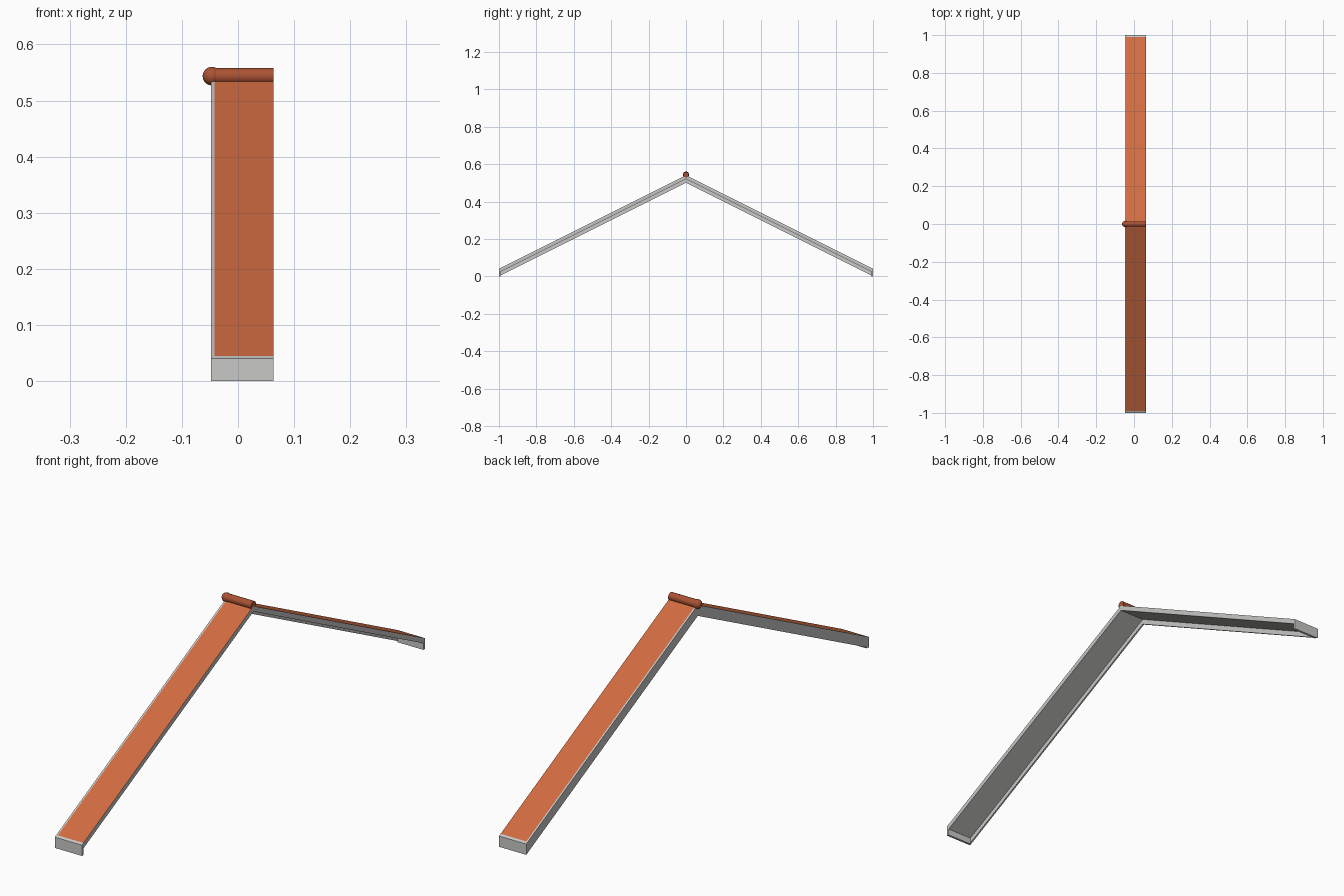
import bpy, bmesh, math

if "Cube" in bpy.data.objects:
    bpy.data.objects.remove(bpy.data.objects["Cube"])

def material(name, rgb):
    m = bpy.data.materials.new(name)
    m.diffuse_color = (*rgb, 1)
    m.use_nodes = True
    m.node_tree.nodes["Principled BSDF"].inputs["Base Color"].default_value = m.diffuse_color
    return m

TILE = material("terracotta", (0.64, 0.15, 0.053))
RIDGE = material("dark terracotta", (0.40, 0.085, 0.033))
GREY = material("light grey", (0.58, 0.58, 0.57))

X0, X1 = -0.048, 0.063      # verge side and open side
XV = X0 + 0.006             # inner face of the verge board
YE = 0.991                  # inner face of the eave boards
APEX, SLOPE = 0.54, 0.5

def top(y):
    return APEX - SLOPE * abs(y)

def finish(name, bm, mats):
    bmesh.ops.recalc_face_normals(bm, faces=bm.faces)
    me = bpy.data.meshes.new(name)
    bm.to_mesh(me)
    bm.free()
    for m in mats:
        me.materials.append(m)
    ob = bpy.data.objects.new(name, me)
    bpy.context.collection.objects.link(ob)
    return ob

def prism(name, profile, x0, x1, mats):
    """Extrude a (y, z) profile along x; upward faces take the second material."""
    bm = bmesh.new()
    face = bm.faces.new([bm.verts.new((x0, y, z)) for y, z in profile])
    ext = bmesh.ops.extrude_face_region(bm, geom=[face])
    verts = [g for g in ext["geom"] if isinstance(g, bmesh.types.BMVert)]
    bmesh.ops.translate(bm, verts=verts, vec=(x1 - x0, 0, 0))
    bmesh.ops.recalc_face_normals(bm, faces=bm.faces)
    bm.normal_update()
    for f in bm.faces:
        if len(mats) > 1 and f.normal.z > 0.5:
            f.material_index = 1
    return finish(name, bm, mats)

def chevron(ye, depth):
    return [(-ye, top(ye)), (0, APEX), (ye, top(ye)),
            (ye, top(ye) - depth), (0, APEX - depth), (-ye, top(ye) - depth)]

# Roof deck with tiled top, and the deeper verge board on its left edge
prism("roof_deck", chevron(YE, 0.02), XV, X1, [GREY, TILE])
prism("verge_board", chevron(1.0, 0.04), X0, XV, [GREY])

# Eave boards closing both low ends
for side, name in ((-1, "front_eave_board"), (1, "back_eave_board")):
    prism(name, [(side, 0), (side, top(1)), (side * YE, top(YE)), (side * YE, 0)],
          XV, X1, [GREY])

# Round ridge cap
bpy.ops.mesh.primitive_cylinder_add(vertices=32, radius=0.0145, depth=X1 - X0,
                                    location=((X0 + X1) / 2, 0, 0.5435),
                                    rotation=(0, math.pi / 2, 0))
ridge = bpy.context.object
ridge.name = "ridge_cap"

# Ball finial at the verge end of the ridge
bpy.ops.mesh.primitive_uv_sphere_add(segments=32, ring_count=16, radius=0.0165,
                                     location=(-0.0465, 0, 0.5435))
ball = bpy.context.object
ball.name = "ridge_end_ball"

for ob in (ridge, ball):
    ob.data.materials.append(RIDGE)
    bpy.ops.object.select_all(action="DESELECT")
    ob.select_set(True)
    bpy.context.view_layer.objects.active = ob
    bpy.ops.object.shade_smooth_by_angle(angle=math.radians(40))
